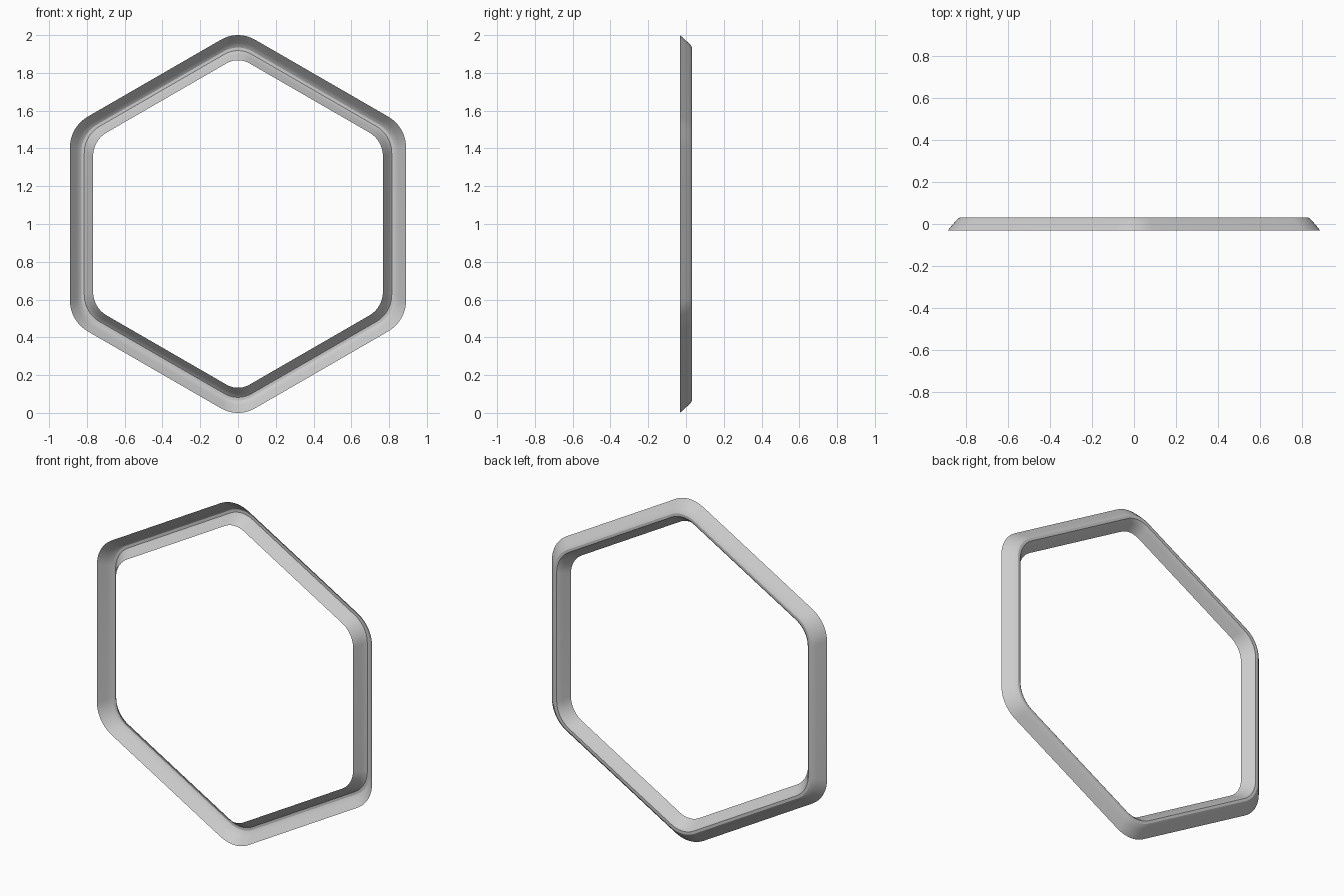
import bpy, bmesh, math

if "Cube" in bpy.data.objects:
    bpy.data.objects.remove(bpy.data.objects["Cube"])

# Channel cross-section: (apothem of hexagon, depth y); the channel opens to the front
PROFILE = [(0.890, -0.032), (0.872, -0.010), (0.853, 0.012), (0.841, 0.025),
           (0.829, 0.032), (0.814, 0.032), (0.804, 0.023), (0.794, 0.009),
           (0.781, -0.011), (0.767, -0.032)]
STEPS = 10


def rounded_hexagon(apothem, y):
    """Pointy-top hexagon with arc corners, radius shrinking towards the opening."""
    t = (0.89 - apothem) / 0.123
    pts = []
    for k in range(6):
        a = math.radians(90 + 60 * k)
        r = (0.179 - 0.058 * t) if k % 3 == 0 else (0.19 - 0.045 * t)
        d = (apothem - r) / math.cos(math.pi / 6)
        for i in range(STEPS + 1):
            b = a + math.radians(-30 + 60 * i / STEPS)
            pts.append((d * math.cos(a) + r * math.cos(b), y,
                        1 + d * math.sin(a) + r * math.sin(b)))
    return pts


# Hexagonal channel ring, skinned loop to loop
bm = bmesh.new()
loops = [[bm.verts.new(p) for p in rounded_hexagon(*q)] for q in PROFILE]
n = len(loops[0])
for a, b in zip(loops, loops[1:]):
    for i in range(n):
        j = (i + 1) % n
        bm.faces.new((a[i], b[i], b[j], a[j]))
bm.normal_update()
# Make the crest face the back
crest = next(f for f in bm.faces if abs(f.normal.y) > 0.99)
if crest.normal.y < 0:
    bmesh.ops.reverse_faces(bm, faces=bm.faces[:])
mesh = bpy.data.meshes.new("hexagon_channel_ring")
bm.to_mesh(mesh)
bm.free()
ring = bpy.data.objects.new("hexagon_channel_ring", mesh)
bpy.context.collection.objects.link(ring)
bpy.context.view_layer.objects.active = ring
ring.select_set(True)
bpy.ops.object.shade_smooth_by_angle(angle=math.radians(28))
